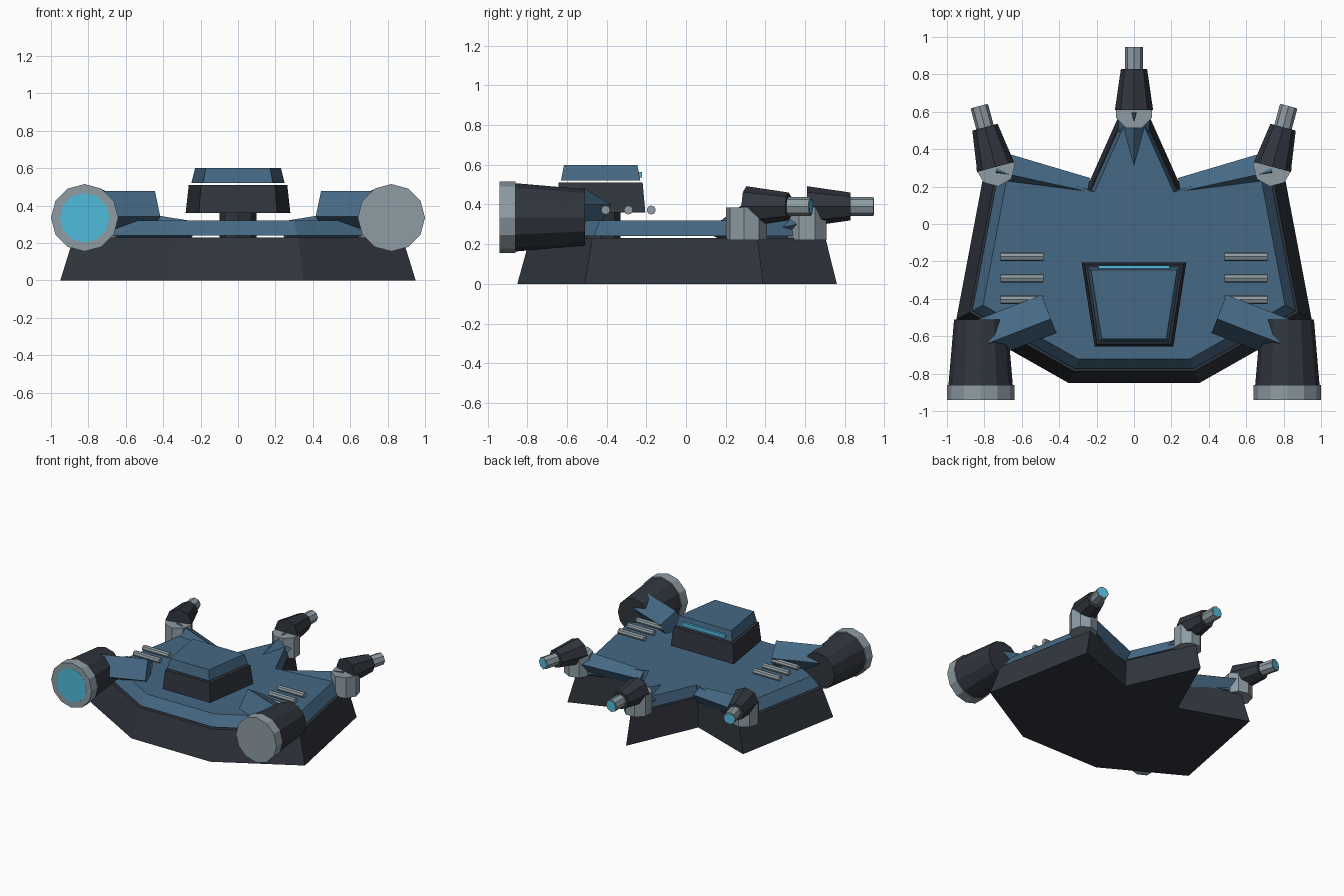
import bpy, bmesh, math
from mathutils import Vector

if "Cube" in bpy.data.objects:
    bpy.data.objects.remove(bpy.data.objects["Cube"])


def material(name, rgb):
    m = bpy.data.materials.new(name)
    m.diffuse_color = (*rgb, 1)
    m.use_nodes = True
    m.node_tree.nodes["Principled BSDF"].inputs["Base Color"].default_value = m.diffuse_color
    return m


BLUE = material("blue_plate", (0.06, 0.14, 0.23))
DARK = material("dark_armour", (0.03, 0.036, 0.048))
GREY = material("grey_metal", (0.27, 0.33, 0.37))
GLOW = material("cyan_glow", (0.08, 0.50, 0.72))


def loft(name, rings, mat, mirror=False):
    """Flat-faced solid through rings of equal point count."""
    bm = bmesh.new()
    loops = [[bm.verts.new(p) for p in ring] for ring in rings]
    n = len(loops[0])
    for a, b in zip(loops, loops[1:]):
        for i in range(n):
            j = (i + 1) % n
            bm.faces.new((a[i], a[j], b[j], b[i]))
    bm.faces.new(loops[0][::-1])
    bm.faces.new(loops[-1])
    bmesh.ops.recalc_face_normals(bm, faces=bm.faces)
    me = bpy.data.meshes.new(name)
    bm.to_mesh(me)
    bm.free()
    me.materials.append(mat)
    ob = bpy.data.objects.new(name, me)
    bpy.context.collection.objects.link(ob)
    if mirror:
        ob.modifiers.new("mirror", 'MIRROR').use_mirror_merge = False
    return ob


def slab(name, outline, levels, mat, centre=(0, 0)):
    """Outline scaled about a centre at each (z, scale) level."""
    cx, cy = centre
    loft(name, [[(cx + (x - cx) * s, cy + (y - cy) * s, z) for x, y in outline]
                for z, s in levels], mat)


def tube(name, p, q, r1, r2, n, mat, roll=0.0, mirror=False):
    """Tapered n-sided bar from p to q."""
    p, q = Vector(p), Vector(q)
    d = (q - p).normalized()
    ref = Vector((0, 1, 0)) if abs(d.z) > 0.9 else Vector((0, 0, 1))
    side = d.cross(ref).normalized()
    up = side.cross(d)
    rings = []
    for c, r in ((p, r1), (q, r2)):
        angles = [math.radians(roll) + math.tau * i / n for i in range(n)]
        rings.append([c + r * (math.cos(a) * side + math.sin(a) * up) for a in angles])
    loft(name, rings, mat, mirror)


# Hull: star-shaped dark skirt and blue deck plate
half = [(0.35, -0.85), (0.95, -0.51), (0.78, 0.39), (0.25, 0.20)]
outline = half + [(0, 0.76)] + [(-x, y) for x, y in reversed(half)]
slab("hull_skirt", outline, [(0, 1), (0.23, 0.925)], DARK)
slab("deck_plate", outline, [(0.24, 0.91), (0.32, 0.85)], BLUE)

# Bridge tower on its neck
tower = [(-0.21, -0.655), (0.21, -0.655), (0.28, -0.205), (-0.28, -0.205)]
mid = (0, -0.43)
tube("bridge_neck", (0, -0.43, 0.2), (0, -0.43, 0.37), 0.1, 0.1, 8, DARK)
slab("bridge_base", tower, [(0.36, 1), (0.51, 0.94)], DARK, mid)
slab("bridge_roof", tower, [(0.52, 0.89), (0.60, 0.82)], BLUE, mid)
tube("bridge_window", (-0.19, -0.235, 0.55), (0.19, -0.235, 0.55),
     0.02, 0.02, 4, GLOW, 45)

# Rear guns: arm, mount, barrel housing, barrel and glowing muzzle
for tag, base, start, angle, roll, mirror in (
        ("centre", (0, 0.61), (0, 0.25, 0.24), 0, 90, False),
        ("side", (0.74, 0.305), (0.25, 0.19, 0.26), -15, 75, True)):
    a = math.radians(angle)
    direction = Vector((-math.sin(a), math.cos(a), 0))
    root = Vector((*base, 0.39))
    tube(tag + "_gun_arm", start, (*base, 0.31), 0.06, 0.09, 4, BLUE, roll, mirror)
    tube(tag + "_gun_mount", (*base, 0.22), (*base, 0.385),
         0.105, 0.105, 8, GREY, 22.5 + angle, mirror)
    tube(tag + "_gun_housing", root, root + direction * 0.22,
         0.102, 0.07, 8, DARK, 0, mirror)
    tube(tag + "_gun_barrel", root + direction * 0.2, root + direction * 0.335,
         0.048, 0.048, 8, GREY, 0, mirror)
    tube(tag + "_gun_muzzle", root + direction * 0.33, root + direction * 0.337,
         0.04, 0.04, 8, GLOW, 0, mirror)

# Engines on square pylons
ex, ez = 0.82, 0.335
tube("engine_pylon", (0.455, -0.48, 0.37), (0.79, -0.61, 0.37), 0.113, 0.113, 4, BLUE, 75, True)
tube("engine_body", (ex, -0.51, ez), (ex, -0.86, ez), 0.142, 0.172, 12, DARK, 0, True)
tube("engine_nozzle", (ex, -0.86, ez), (ex, -0.94, ez), 0.18, 0.18, 12, GREY, 0, True)
# One exhaust disc stands just proud, the other sits just inside the nozzle
for name, s, y in (("left_exhaust", -1, -0.941), ("right_exhaust", 1, -0.938)):
    tube(name, (s * ex, y + 0.01, ez), (s * ex, y, ez), 0.133, 0.133, 12, GLOW)

# Deck vent rods
for i, y in enumerate((-0.405, -0.29, -0.175)):
    tube(f"vent_rod_{i + 1}", (0.485, y, 0.372), (0.715, y, 0.372),
         0.023, 0.023, 8, GREY, 0, True)
